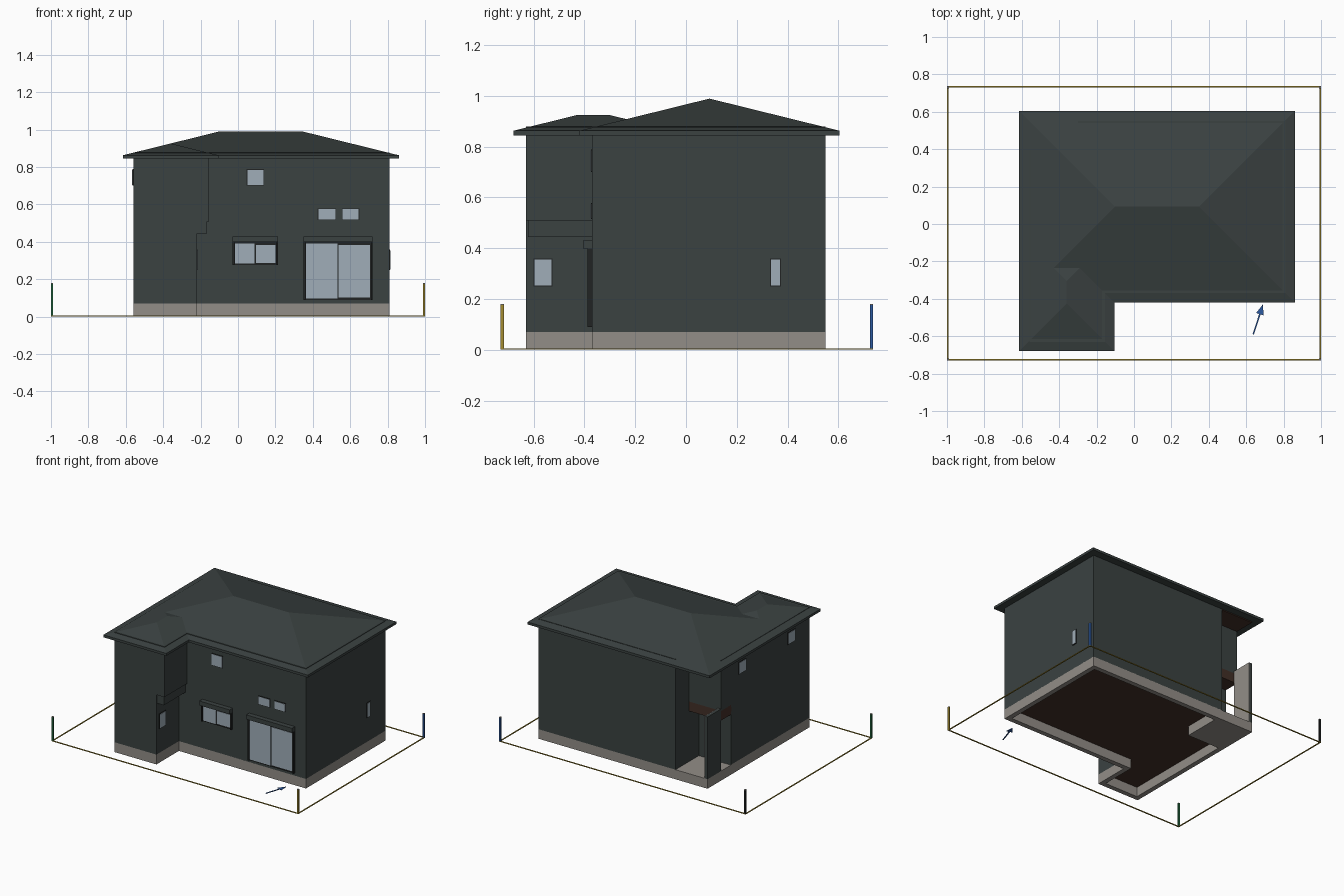
import bpy, bmesh

if "Cube" in bpy.data.objects:
    bpy.data.objects.remove(bpy.data.objects["Cube"])

def mat(name, r, g, b):
    m = bpy.data.materials.new(name)
    m.diffuse_color = (r, g, b, 1)
    m.use_nodes = True
    m.node_tree.nodes["Principled BSDF"].inputs["Base Color"].default_value = m.diffuse_color
    return m

CHAR = mat("charcoal", .043, .054, .053)
BROWN = mat("dark brown", .055, .028, .020)
STONE = mat("concrete", .29, .27, .245)
GLASS = mat("pale glass", .35, .42, .48)
FRAME = mat("black frame", .015, .017, .017)
GOLD = mat("gold", .36, .26, .03)
GREEN = mat("green", .02, .17, .06)
BLUE = mat("blue", .025, .10, .35)

def finish(bm, name, *mats):
    bmesh.ops.recalc_face_normals(bm, faces=bm.faces)
    me = bpy.data.meshes.new(name)
    bm.to_mesh(me)
    bm.free()
    for m in mats:
        me.materials.append(m)
    ob = bpy.data.objects.new(name, me)
    bpy.context.collection.objects.link(ob)
    return ob

def prism(name, pts, z0, z1, *mats):
    bm = bmesh.new()
    f = bm.faces.new([bm.verts.new((x, y, z0)) for x, y in pts])
    r = bmesh.ops.extrude_face_region(bm, geom=[f], use_keep_orig=True)
    for v in r["geom"]:
        if isinstance(v, bmesh.types.BMVert):
            v.co.z = z1
    return finish(bm, name, *mats)

def box(name, x0, x1, y0, y1, z0, z1, *mats):
    return prism(name, [(x0, y0), (x1, y0), (x1, y1), (x0, y1)], z0, z1, *mats)

def inset(pts, d):
    # inward offset of a counter-clockwise right-angled outline
    out = []
    for i, (x, y) in enumerate(pts):
        dx = dy = 0
        for a, b in ((pts[i - 1], (x, y)), ((x, y), pts[(i + 1) % len(pts)])):
            ex, ey = b[0] - a[0], b[1] - a[1]
            if abs(ex) > abs(ey):
                dy = d if ex > 0 else -d
            else:
                dx = -d if ey > 0 else d
        out.append((x + dx, y + dy))
    return out

def ring(name, pts, d, z0, z1, m):
    bm = bmesh.new()
    loops = [[bm.verts.new((x, y, z)) for x, y in p]
             for p, z in ((pts, z0), (pts, z1), (inset(pts, d), z1), (inset(pts, d), z0))]
    n = len(pts)
    for k in range(4):
        a, b = loops[k], loops[(k + 1) % 4]
        for i in range(n):
            j = (i + 1) % n
            bm.faces.new((a[i], a[j], b[j], b[i]))
    return finish(bm, name, m)

def hip_roof(name, x0, x1, y0, y1, z0, z1, slope):
    bm = bmesh.new()
    rect = [(x0, y0), (x1, y0), (x1, y1), (x0, y1)]
    lo = [bm.verts.new((x, y, z0)) for x, y in rect]
    up = [bm.verts.new((x, y, z1)) for x, y in rect]
    h = min(x1 - x0, y1 - y0) / 2
    zr = z1 + h * slope
    along_x = (x1 - x0) > (y1 - y0)
    ends = ((x0 + h, y0 + h), (x1 - h, y1 - h))
    a, b = [bm.verts.new((x, y, zr)) for x, y in ends]
    bm.faces.new(lo)
    for i in range(4):
        j = (i + 1) % 4
        bm.faces.new((lo[i], lo[j], up[j], up[i]))
    peak = [a, b, b, a] if along_x else [a, a, b, b]   # ridge end above each corner
    for i in range(4):
        j = (i + 1) % 4
        f = [up[i], up[j], peak[j]]
        if peak[i] != peak[j]:
            f.append(peak[i])
        bm.faces.new(f)
    return finish(bm, name, CHAR)

# Walls of both floors; the tops show slightly through the roof
lower = [(-.56, -.63), (-.22, -.63), (-.22, -.37), (.81, -.37),
         (.81, .55), (-.30, .55), (-.30, .28), (-.56, .28)]
upper = [(-.56, -.63), (-.155, -.63), (-.155, -.37), (.81, -.37),
         (.81, .55), (-.30, .55), (-.30, .394), (-.56, .394)]
ground = prism("ground_floor_walls", lower, .07, .51, CHAR, BROWN)
for p in ground.data.polygons:
    p.material_index = 1 if p.normal.z < -.5 else 0
prism("upper_floor_walls", upper, .51, .879, CHAR)
ring("foundation", lower, .035, 0, .072, STONE)
box("wing_overhang_band", -.23, -.165, -.622, -.36, .445, .512, CHAR)

# Roofs
hip_roof("main_roof", -.615, .86, -.42, .605, .845, .863, .247)
hip_roof("wing_roof", -.615, -.105, -.68, -.05, .845, .863, .247)

# Entrance porch in the back left corner
box("porch_slab", -.56, -.30, .28, .55, 0, .07, STONE)
box("porch_ceiling_beam", -.56, -.30, .275, .394, .44, .512, BROWN)
box("notch_soffit", -.56, -.30, .394, .55, .838, .846, BROWN)
box("porch_screen_wall", -.56, -.54, .394, .55, .07, .525, CHAR)
box("porch_screen_lining", -.54, -.535, .394, .55, .07, .525, STONE)

# Plates on a wall: axis is the wall normal, u runs along the wall
def plate(name, side, at, u0, u1, z0, z1, t, m):
    lo, hi = min(at, at + t), max(at, at + t)
    if side == "y":
        box(name, u0, u1, lo, hi, z0, z1, m)
    else:
        box(name, lo, hi, u0, u1, z0, z1, m)

# Small windows
small = [("y", -.37, .05, .135, .705, .785, -1), ("y", -.37, .43, .52, .52, .575, -1),
         ("y", -.37, .56, .645, .52, .575, -1), ("x", -.22, -.597, -.53, .253, .355, 1),
         ("x", .81, .335, .37, .253, .355, 1), ("x", -.56, .11, .19, .705, .785, -1),
         ("x", -.56, -.46, -.38, .705, .785, -1)]
for side, at, u0, u1, z0, z1, s in small:
    plate("small_window_frame", side, at, u0 - .004, u1 + .004, z0 - .004, z1 + .004, s * .004, FRAME)
    plate("small_window_glass", side, at, u0, u1, z0, z1, s * .006, GLASS)

# Sliding windows with shutter boxes on the front
for x0, x1, xm, z0 in ((-.03, .215, .0925, .275), (.35, .72, .534, .09)):
    plate("sliding_frame", "y", -.37, x0 + .005, x1 - .005, z0, .40, -.008, FRAME)
    plate("left_pane", "y", -.37, x0 + .013, xm - .003, z0 + .008, .392, -.013, GLASS)
    plate("right_pane", "y", -.37, xm + .004, x1 - .014, z0 + .012, .382, -.011, GLASS)
    plate("shutter_box", "y", -.37, x0, x1, .398, .43, -.035, CHAR)
    for x in (x0, x1 - .01):
        plate("shutter_rail", "y", -.37, x, x + .01, z0, .40, -.018, FRAME)

# Plot boundary and corner posts
plot = [(-1, -.73), (1, -.73), (1, .737), (-1, .737)]
ring("plot_boundary", plot, .008, 0, .005, GOLD)
for (x, y), m, n in zip(plot, (GREEN, GOLD, BLUE, FRAME), ("front_left", "front_right", "back_right", "back_left")):
    cx, cy = x - .006 * (1 if x > 0 else -1), y - .006 * (1 if y > 0 else -1)
    box(n + "_post", cx - .006, cx + .006, cy - .006, cy + .006, 0, .176, m)
    box(n + "_post_cap", cx - .006, cx + .006, cy - .006, cy + .006, .176, .18, STONE)

# Flat arrow on the ground pointing at the house
prism("ground_arrow", [(.634, -.589), (.641, -.591), (.677, -.484), (.693, -.489),
                       (.689, -.43), (.653, -.476), (.669, -.481)], 0, .004, BLUE)
